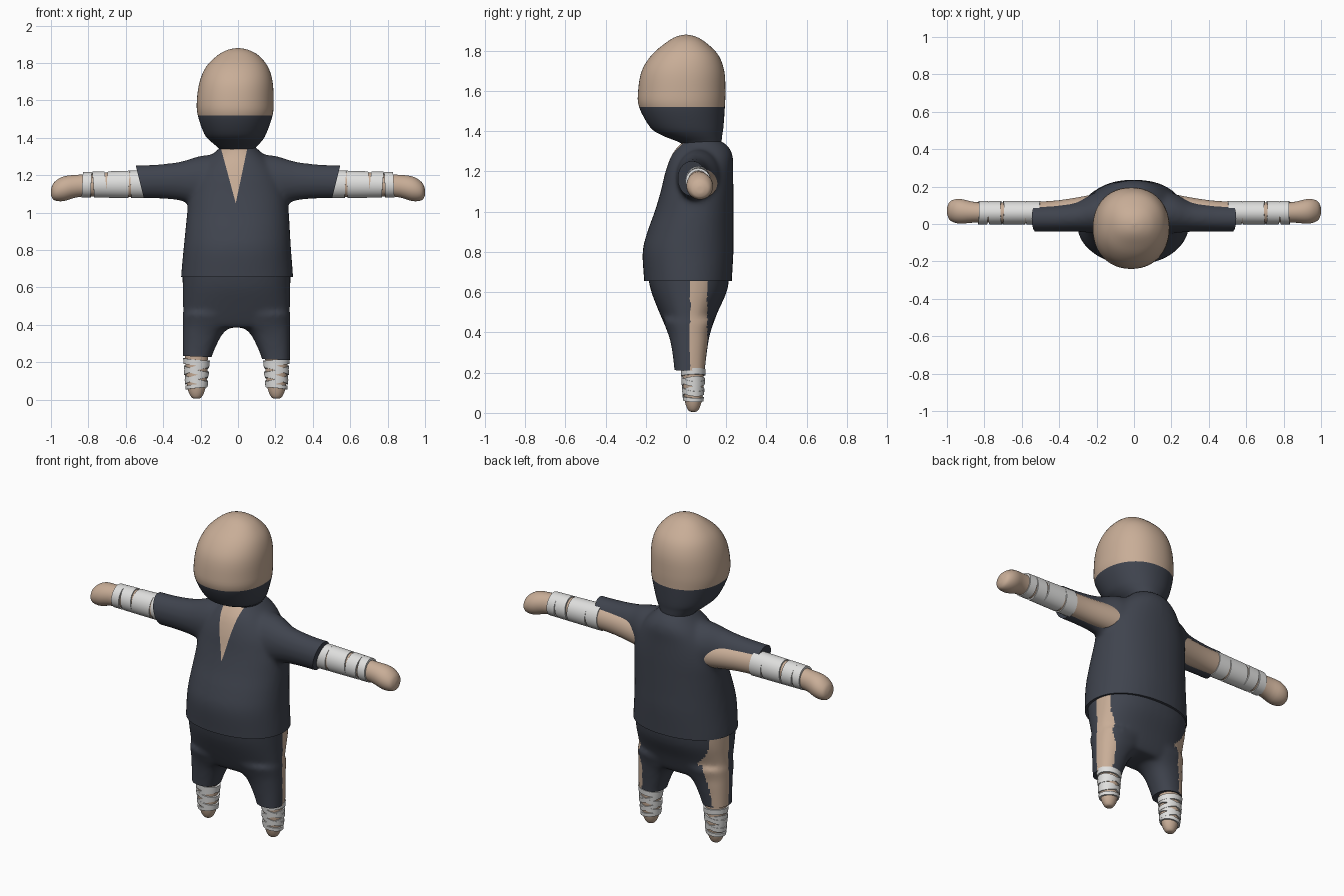
import bpy, bmesh
from math import cos, sin, pi, radians
from mathutils import Vector

cube = bpy.data.objects.get("Cube")
if cube:
    bpy.data.objects.remove(cube, do_unlink=True)


def material(name, rgb):
    mat = bpy.data.materials.new(name)
    mat.use_nodes = True
    mat.diffuse_color = (*rgb, 1)
    mat.node_tree.nodes["Principled BSDF"].inputs["Base Color"].default_value = (*rgb, 1)
    return mat


SKIN = material("tan_skin", (0.58, 0.42, 0.31))
CLOTH = material("dark_cloth", (0.05, 0.057, 0.076))
BANDAGE = material("white_bandage", (0.74, 0.74, 0.73))


def spline(keys, steps):
    """Catmull-Rom interpolation through the key rings."""
    rows = []
    pad = [keys[0], *keys, keys[-1]]
    for p0, p1, p2, p3 in zip(pad, pad[1:], pad[2:], pad[3:]):
        for i in range(steps):
            t = i / steps
            rows.append([b + 0.5 * t * (c - a + t * (2 * a - 5 * b + 4 * c - d
                         + t * (3 * (b - c) + d - a)))
                         for a, b, c, d in zip(p0, p1, p2, p3)])
    return rows + [list(keys[-1])]


def loft(bm, keys, axis="z", side=1, tilt=0, power=2, steps=4, sides=40):
    """Rounded tube. A key ring is (position, centre a, centre b, radius a, radius b)."""
    rings = []
    for t, ca, cb, ra, rb in spline(keys, steps):
        ring = []
        for i in range(sides):
            c, s = cos(2 * pi * i / sides), sin(2 * pi * i / sides)
            a = ra * abs(c) ** (2 / power) * (1 if c > 0 else -1)
            b = rb * abs(s) ** (2 / power) * (1 if s > 0 else -1)
            if axis == "z":
                co = (side * (ca + a), cb + b, t + tilt * (a + 0.4 * b))
            else:
                co = (side * (t + tilt * (b + 0.4 * a)), ca + a, cb + b)
            ring.append(bm.verts.new(co))
        rings.append(ring)
    faces = [bm.faces.new(rings[0]), bm.faces.new(rings[-1][::-1])]
    for low, high in zip(rings, rings[1:]):
        for i in range(sides):
            j = (i + 1) % sides
            faces.append(bm.faces.new((low[i], low[j], high[j], high[i])))
    bmesh.ops.recalc_face_normals(bm, faces=faces)


def finish(bm, name, mats, rule=None):
    """Turn the bmesh into an object, colouring faces by the rule."""
    bm.normal_update()
    for f in bm.faces:
        f.smooth = True
        f.material_index = int(rule(f.calc_center_median(), f.normal)) if rule else 0
    mesh = bpy.data.meshes.new(name)
    bm.to_mesh(mesh)
    bm.free()
    for m in mats:
        mesh.materials.append(m)
    mesh.set_sharp_from_angle(angle=radians(40))
    obj = bpy.data.objects.new(name, mesh)
    bpy.context.collection.objects.link(obj)
    return obj


def blend(bm):
    """Fuse overlapping lofts into one soft surface."""
    obj = finish(bm, "blend_helper", [])
    remesh = obj.modifiers.new("Fuse", "REMESH")
    remesh.mode = "VOXEL"
    remesh.voxel_size = 0.013
    smooth = obj.modifiers.new("Soften", "SMOOTH")
    smooth.iterations = 8
    evaluated = obj.evaluated_get(bpy.context.evaluated_depsgraph_get())
    mesh = bpy.data.meshes.new_from_object(evaluated)
    out = bmesh.new()
    out.from_mesh(mesh)
    bpy.data.objects.remove(obj, do_unlink=True)
    bpy.data.meshes.remove(mesh)
    return out


def cut(bm, point, normal, trim=True):
    """Slice with a plane; trimming removes the side the normal points to."""
    geom = bm.verts[:] + bm.edges[:] + bm.faces[:]
    res = bmesh.ops.bisect_plane(bm, geom=geom, plane_co=point, plane_no=normal,
                                 clear_outer=trim)
    if trim:
        edges = [e for e in res["geom_cut"] if isinstance(e, bmesh.types.BMEdge)]
        bmesh.ops.holes_fill(bm, edges=edges, sides=0)


# Head: egg with a dark mask over the lower part
bm = bmesh.new()
loft(bm, [(1.30, 0, .08, .085, .085), (1.34, -.005, .075, .095, .10),
          (1.38, -.01, .03, .135, .15), (1.42, -.015, .004, .165, .182),
          (1.52, -.015, -.02, .20, .213), (1.6, -.015, -.021, .205, .217),
          (1.7, -.01, -.015, .195, .205), (1.78, -.005, -.005, .165, .165),
          (1.84, 0, 0, .11, .10), (1.87, 0, 0, .055, .05),
          (1.88, 0, 0, .005, .005)], power=2.15, sides=56)
finish(bm, "head", [SKIN, CLOTH], lambda c, n: c.z < 1.52)

# Shirt: torso and sleeves fused, with an open V neck
bm = bmesh.new()
loft(bm, [(.58, -.005, .01, .30, .215), (.655, -.005, .01, .30, .218),
          (.8, -.004, .01, .288, .226), (.9, -.002, .022, .28, .214),
          (1.0, 0, .04, .272, .196), (1.1, 0, .055, .262, .181),
          (1.2, 0, .066, .23, .168), (1.28, 0, .08, .17, .152),
          (1.33, 0, .085, .115, .12), (1.355, 0, .08, .09, .085)], power=2.2)
for s in (1, -1):
    loft(bm, [(.05, .07, 1.16, .13, .16), (.2, .06, 1.165, .11, .138),
              (.3, .04, 1.168, .082, .106), (.4, .033, 1.167, .074, .093),
              (.5, .03, 1.165, .072, .089), (.62, .03, 1.165, .072, .089)],
         axis="x", side=s)
bm = blend(bm)
cut(bm, (0, 0, .655), (0, 0, -1))
for s in (1, -1):
    cut(bm, (s * .525, 0, 1.165), (s, 0, -.25))
tip = Vector((-.012, 0, 1.05))
slopes = (-.27, .21)
for k in slopes:
    cut(bm, tip, (1, 0, -k), trim=False)


def in_neck(c, n):
    h = c.z - tip.z
    return h > 0 and n.y < 0 and slopes[0] * h < c.x - tip.x < slopes[1] * h


finish(bm, "shirt", [CLOTH, SKIN], in_neck)

# Trousers: pelvis and two legs fused, bare strip on the outer back
bm = bmesh.new()
loft(bm, [(.385, 0, .015, .27, .09), (.41, 0, .015, .283, .108),
          (.5, 0, .012, .286, .145), (.6, 0, .015, .288, .187),
          (.69, 0, .013, .289, .205)], power=2.3)
for s in (1, -1):
    loft(bm, [(.14, .212, .018, .072, .074), (.21, .212, .018, .074, .076),
              (.3, .195, .018, .092, .086), (.36, .177, .017, .11, .096),
              (.4, .152, .015, .135, .107), (.46, .144, .013, .143, .128)],
         side=s, power=2.3)
bm = blend(bm)
cut(bm, (0, 0, .222), (-.04, 0, -1))
bmesh.ops.translate(bm, verts=bm.verts, vec=(-.008, 0, 0))


def bare_leg(c, n):
    back = .105 if c.x > 0 else .135
    return abs(c.x) > .15 and n.x * c.x > .05 and .022 < c.y < back and n.z > -.8


finish(bm, "trousers", [CLOTH, SKIN], bare_leg)

# Limbs and their bandages, mirrored left and right
arm_bands = [(.50, .575, .06), (.582, .70, -.06), (.708, .775, .08), (.784, .832, -.05)]
ankle_bands = [(.185, .215, .10), (.15, .175, -.28), (.14, .165, .25),
               (.10, .125, -.28), (.09, .115, .25), (.06, .08, -.1)]
for s, name in ((1, "left"), (-1, "right")):
    bm = bmesh.new()
    loft(bm, [(.18, .09, 1.14, .075, .08), (.4, .064, 1.15, .063, .07),
              (.6, .06, 1.152, .058, .068), (.83, .062, 1.145, .054, .059),
              (.93, .068, 1.128, .066, .066), (.98, .07, 1.115, .053, .05),
              (.997, .07, 1.11, .025, .025), (1.0, .07, 1.11, .004, .004)],
         axis="x", side=s)
    finish(bm, name + "_arm", [SKIN])

    bm = bmesh.new()
    for start, end, tilt in arm_bands:
        loft(bm, [(t, .061, 1.152 - .01 * (t - .5), .063, .0745 - .02 * (t - .5))
                  for t in (start, end)], axis="x", side=s, tilt=tilt)
    finish(bm, name + "_arm_bandages", [BANDAGE])

    x = .214 - s * .008
    bm = bmesh.new()
    loft(bm, [(.005, x, .036, .006, .006), (.012, x, .036, .026, .024),
              (.05, x, .036, .045, .04), (.12, x, .036, .056, .05),
              (.26, x, .034, .062, .055)], side=s)
    finish(bm, name + "_foot", [SKIN])

    bm = bmesh.new()
    for low, high, tilt in ankle_bands:
        loft(bm, [(t, x, .036, .052 + .09 * t, .047 + .07 * t) for t in (low, high)],
             side=s, tilt=tilt)
    finish(bm, name + "_ankle_bandages", [BANDAGE])
